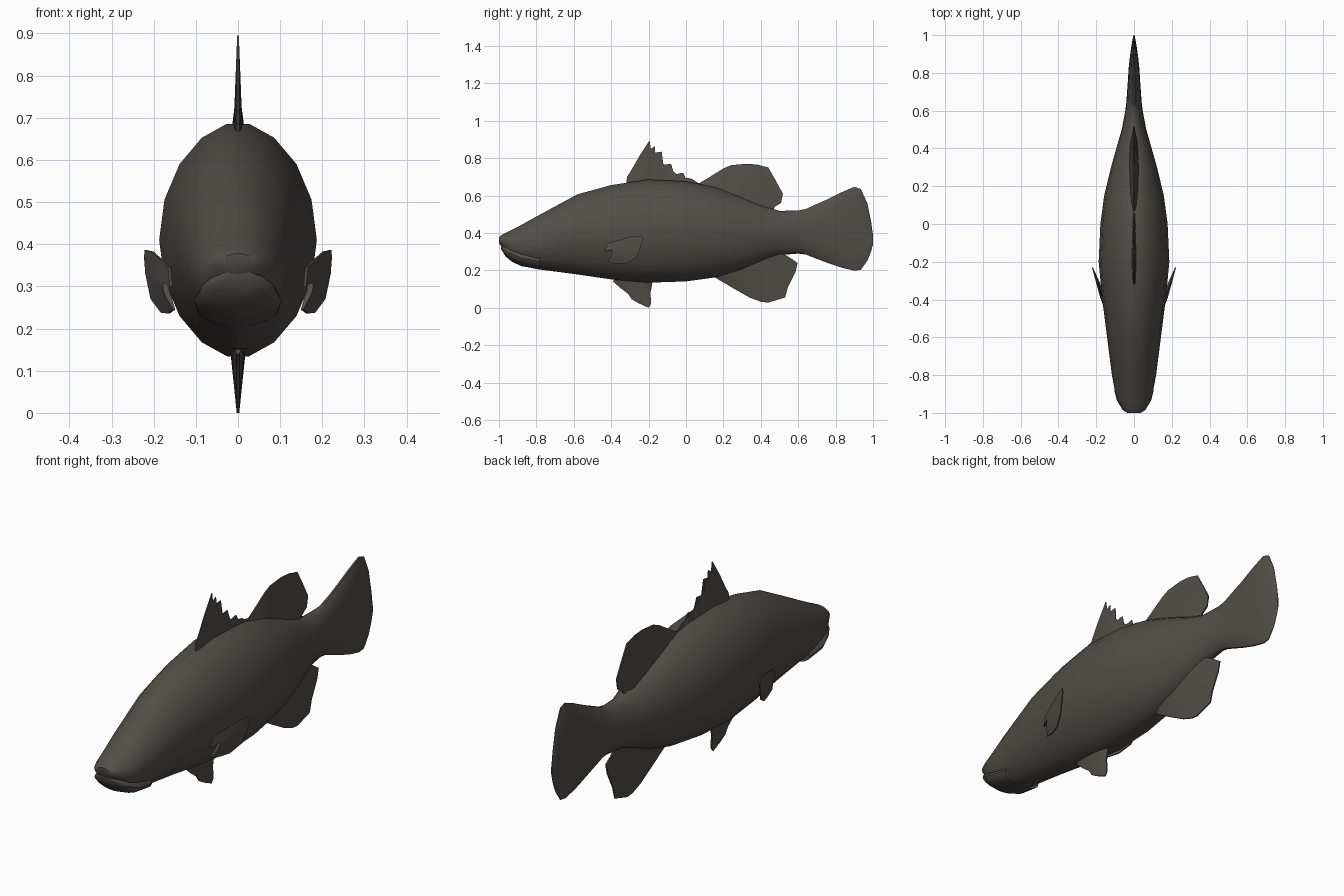
import bpy, bmesh, math

if "Cube" in bpy.data.objects:
    bpy.data.objects.remove(bpy.data.objects["Cube"])

skin = bpy.data.materials.new("dark brown grey skin")
skin.diffuse_color = (0.085, 0.075, 0.065, 1)
skin.use_nodes = True
skin.node_tree.nodes["Principled BSDF"].inputs["Base Color"].default_value = skin.diffuse_color


def finish(name, bm, angle=40):
    bmesh.ops.recalc_face_normals(bm, faces=bm.faces)
    me = bpy.data.meshes.new(name)
    bm.to_mesh(me)
    bm.free()
    me.materials.append(skin)
    ob = bpy.data.objects.new(name, me)
    bpy.context.collection.objects.link(ob)
    bpy.ops.object.select_all(action='DESELECT')
    ob.select_set(True)
    bpy.context.view_layer.objects.active = ob
    bpy.ops.object.shade_smooth_by_angle(angle=math.radians(angle))
    return ob


def loft(name, stations, n=18):
    """Slightly pointed oval rings along y; station = (y, bottom, top, half width)."""
    bm = bmesh.new()
    rings = []
    for y, lo, hi, w in stations:
        ring = []
        for i in range(n):
            a = 2 * math.pi * i / n
            c = math.cos(a)
            x = math.copysign(abs(c) ** 1.12, c) * w
            ring.append(bm.verts.new((x, y, (lo + hi) / 2 + math.sin(a) * (hi - lo) / 2)))
        rings.append(ring)
    for r, s in zip(rings, rings[1:]):
        for i in range(n):
            j = (i + 1) % n
            bm.faces.new((r[i], r[j], s[j], s[i]))
    bm.faces.new(rings[0])
    bm.faces.new(rings[-1])
    return finish(name, bm)


def fin(name, root_a, root_b, edge, thick, tip=0.003, place=None):
    """Wedge fin: thick root line fanned out to a thin outer edge, in the y-z plane."""
    bm = bmesh.new()
    place = place or (lambda x, y, z: (x, y, z))
    cols = []
    for i, (y, z) in enumerate(edge):
        t = i / (len(edge) - 1)
        ry = root_a[0] + (root_b[0] - root_a[0]) * t
        rz = root_a[1] + (root_b[1] - root_a[1]) * t
        cols.append([bm.verts.new(place(*p)) for p in
                     ((thick, ry, rz), (tip, y, z), (-tip, y, z), (-thick, ry, rz))])
    for c, d in zip(cols, cols[1:]):
        for i in range(4):
            j = (i + 1) % 4
            bm.faces.new((c[i], c[j], d[j], d[i]))
    bm.faces.new(cols[0])
    bm.faces.new(cols[-1])
    return finish(name, bm, 30)


# Body running into the flattened tail fin
loft("body_and_tail", [
    (-1.0, .345, .378, .035), (-.985, .325, .39, .06), (-.93, .25, .418, .09),
    (-.88, .225, .445, .102), (-.8, .205, .49, .117), (-.58, .175, .61, .145),
    (-.4, .148, .66, .168), (-.2, .13, .69, .187), (0, .137, .68, .178),
    (.15, .158, .65, .158), (.3, .2, .595, .122), (.42, .25, .545, .088),
    (.5, .28, .52, .065), (.6, .288, .522, .046), (.64, .283, .53, .041),
    (.75, .24, .58, .033), (.83, .212, .62, .028), (.9, .195, .65, .02),
    (.935, .2, .638, .015), (.97, .25, .56, .009), (.99, .3, .46, .005),
    (1.0, .34, .385, .003)])

# Lower jaw, overlapping the snout to make the mouth line
loft("lower_jaw", [
    (-.988, .312, .342, .035), (-.965, .275, .338, .072), (-.93, .245, .33, .092),
    (-.88, .222, .31, .104), (-.78, .205, .29, .098)])

# Ragged spiny front back fin
fin("spiny_back_fin", (-.3, .64), (.07, .63), [
    (-.32, .66), (-.315, .70), (-.29, .74), (-.25, .81), (-.195, .895), (-.188, .85),
    (-.165, .865), (-.165, .83), (-.13, .835), (-.138, .79), (-.115, .765),
    (-.08, .77), (-.085, .74), (-.05, .715), (-.015, .722), (-.02, .70),
    (.03, .69), (.07, .665)], .012, .002)

# Rounded rear back fin
fin("soft_back_fin", (.08, .60), (.45, .50), [
    (.06, .66), (.12, .695), (.2, .745), (.24, .762), (.32, .77), (.38, .766),
    (.44, .75), (.48, .68), (.518, .61), (.508, .56), (.475, .54), (.465, .52)], .028)

# Lower rear fin
fin("lower_rear_fin", (.16, .21), (.5, .32), [
    (.15, .165), (.26, .10), (.34, .055), (.4, .032), (.44, .028), (.53, .055),
    (.545, .11), (.585, .19), (.597, .24), (.56, .265), (.52, .29)], .028)

# Belly fin
fin("belly_fin", (-.37, .19), (-.2, .18), [
    (-.39, .14), (-.35, .105), (-.31, .075), (-.29, .045), (-.255, .025),
    (-.2, .0), (-.186, .02), (-.19, .08), (-.18, .13)], .022)

# Side fins, angled outwards from the body
for side, label in ((1, "right"), (-1, "left")):
    fin(label + "_side_fin", (-.40, .28), (-.39, .31), [
        (-.42, .245), (-.37, .236), (-.32, .237), (-.265, .27), (-.24, .33),
        (-.23, .37), (-.236, .386), (-.29, .382), (-.42, .345), (-.436, .30)],
        .007, .003,
        lambda x, y, z, s=side: (s * (x + .163 + .30 * (y + .42)
                                      - .25 * max(0, .29 - z)), y, z))
